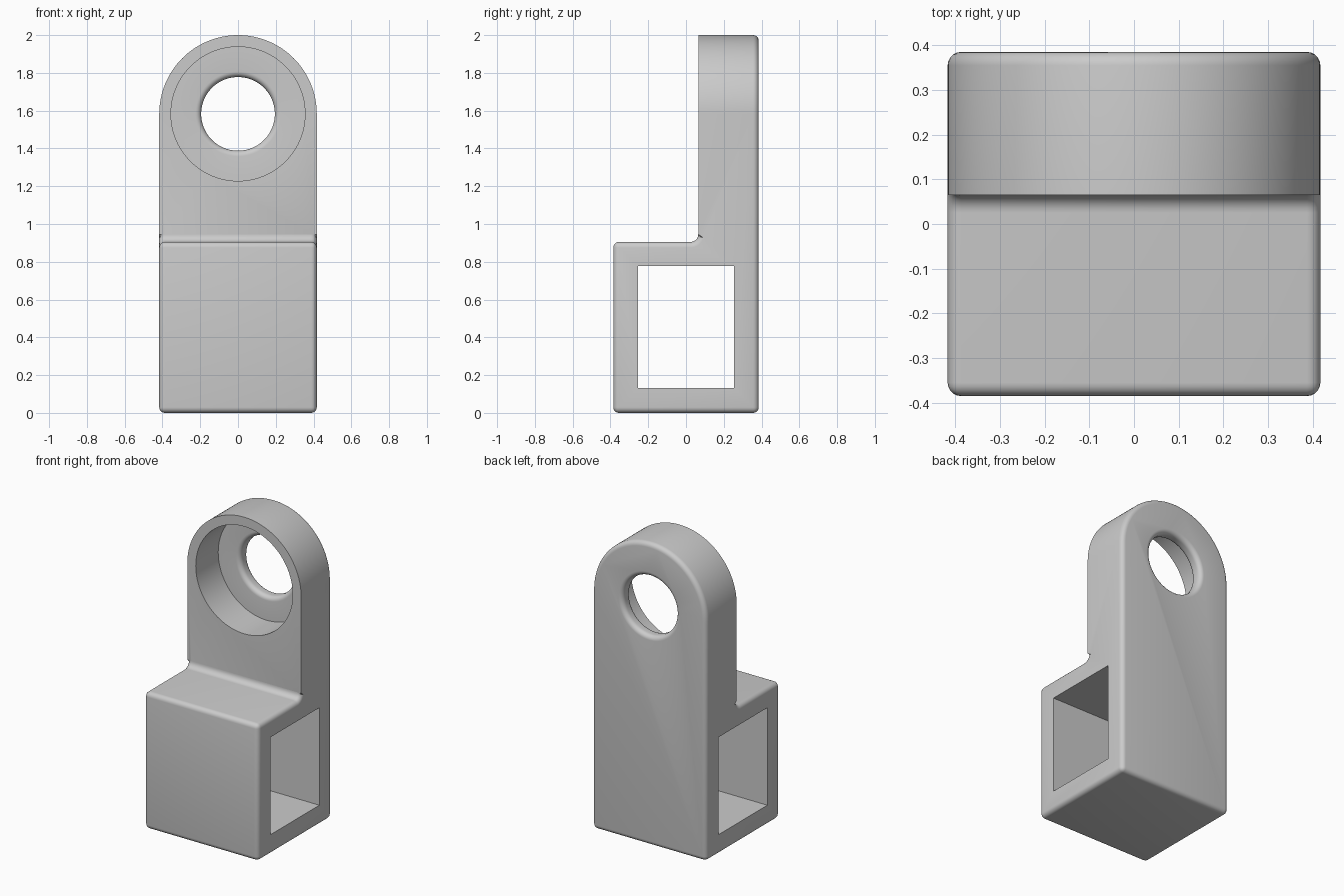
import bpy, bmesh
from math import sin, cos, pi

cube = bpy.data.objects.get("Cube")
if cube:
    bpy.data.objects.remove(cube, do_unlink=True)

W, D = 0.417, 0.385          # half width, half depth
POST_Y, SHELF, EYE_Z = 0.065, 0.905, 1.583
FILLET, COVE = 0.03, 0.04

grey = bpy.data.materials.new("light grey")
grey.use_nodes = True
grey.diffuse_color = (0.6, 0.6, 0.6, 1)
grey.node_tree.nodes["Principled BSDF"].inputs["Base Color"].default_value = (0.6, 0.6, 0.6, 1)


def make_object(name, bm):
    bmesh.ops.recalc_face_normals(bm, faces=bm.faces)
    mesh = bpy.data.meshes.new(name)
    bm.to_mesh(mesh)
    bm.free()
    mesh.materials.append(grey)
    obj = bpy.data.objects.new(name, mesh)
    bpy.context.collection.objects.link(obj)
    return obj


def cut(target, cutter):
    cutter.hide_render = True
    cutter.hide_viewport = True
    mod = target.modifiers.new(cutter.name, "BOOLEAN")
    mod.operation, mod.solver, mod.object = "DIFFERENCE", "EXACT", cutter


# Bracket body: stepped base with a cove, rising to a round-topped post
bm = bmesh.new()
profile = [(POST_Y - COVE + COVE * cos(a), SHELF + COVE - COVE * sin(a))
           for a in (i * pi / 12 for i in range(7))]
profile += [(-D, SHELF), (-D, 0), (D, 0)]
right, left = [[bm.verts.new((x, y, z)) for y, z in profile] for x in (-W, W)]
N = 64
front, back = [[bm.verts.new((W * cos(i * pi / N), y, EYE_Z + W * sin(i * pi / N)))
                for i in range(N + 1)] for y in (POST_Y, D)]
for a, b in ((left, right), (front, back)):
    for i in range(len(a) - 1):
        bm.faces.new((a[i], a[i + 1], b[i + 1], b[i]))
bm.faces.new(front + [right[0], left[0]])
bm.faces.new(back + [right[-1], left[-1]])
bm.faces.new(left + [back[0], front[0]])
bm.faces.new(right + [back[-1], front[-1]])
bmesh.ops.recalc_face_normals(bm, faces=bm.faces)

# Round the back rim, the base sides and the outer cross edges
sides, corners, rear = (set(left), set(right)), set(left[-3:] + right[-3:]), \
    set(back + [left[-1], right[-1]])
rounded = [e for e in bm.edges
           if any(set(e.verts) <= s for s in (*sides, corners, rear))]
bmesh.ops.bevel(bm, geom=rounded, offset=FILLET, offset_type="OFFSET",
                segments=5, profile=0.5, affect="EDGES", clamp_overlap=False)
body = make_object("bracket_body", bm)

# Square window straight through the base
bm = bmesh.new()
bmesh.ops.create_cube(bm, size=1)
for v in bm.verts:
    v.co = (v.co.x * 2, v.co.y * 0.51, 0.455 + v.co.z * 0.645)
cut(body, make_object("window_cutter", bm))

# Turned cutter: front recess plus a bore with rounded lips
FLOOR, BORE, RECESS, LIP = 0.30, 0.195, 0.355, 0.03
arc = [i * pi / 12 for i in range(7)]
turned = [(0, -0.1), (RECESS, -0.1), (RECESS, FLOOR)]
turned += [(BORE + LIP - LIP * sin(a), FLOOR + LIP - LIP * cos(a)) for a in arc]
turned += [(BORE + LIP - LIP * cos(a), D - LIP + LIP * sin(a)) for a in arc]
turned += [(BORE + LIP, D + 0.1), (0, D + 0.1)]
bm = bmesh.new()
verts = [bm.verts.new((r, y, EYE_Z)) for r, y in turned]
edges = [bm.edges.new(pair) for pair in zip(verts, verts[1:])]
bmesh.ops.spin(bm, geom=verts + edges, cent=(0, 0, EYE_Z), axis=(0, 1, 0),
               angle=2 * pi, steps=96)
bmesh.ops.remove_doubles(bm, verts=bm.verts, dist=0.0005)
cut(body, make_object("eye_cutter", bm))

# Apply the cuts, then shade smooth with sharp edges kept
mesh = bpy.data.meshes.new_from_object(
    body.evaluated_get(bpy.context.evaluated_depsgraph_get()))
body.modifiers.clear()
body.data = mesh
for name in ("window_cutter", "eye_cutter"):
    bpy.data.objects.remove(bpy.data.objects[name], do_unlink=True)
bpy.ops.object.select_all(action="DESELECT")
body.select_set(True)
bpy.context.view_layer.objects.active = body
bpy.ops.object.shade_smooth_by_angle(angle=pi / 6)
